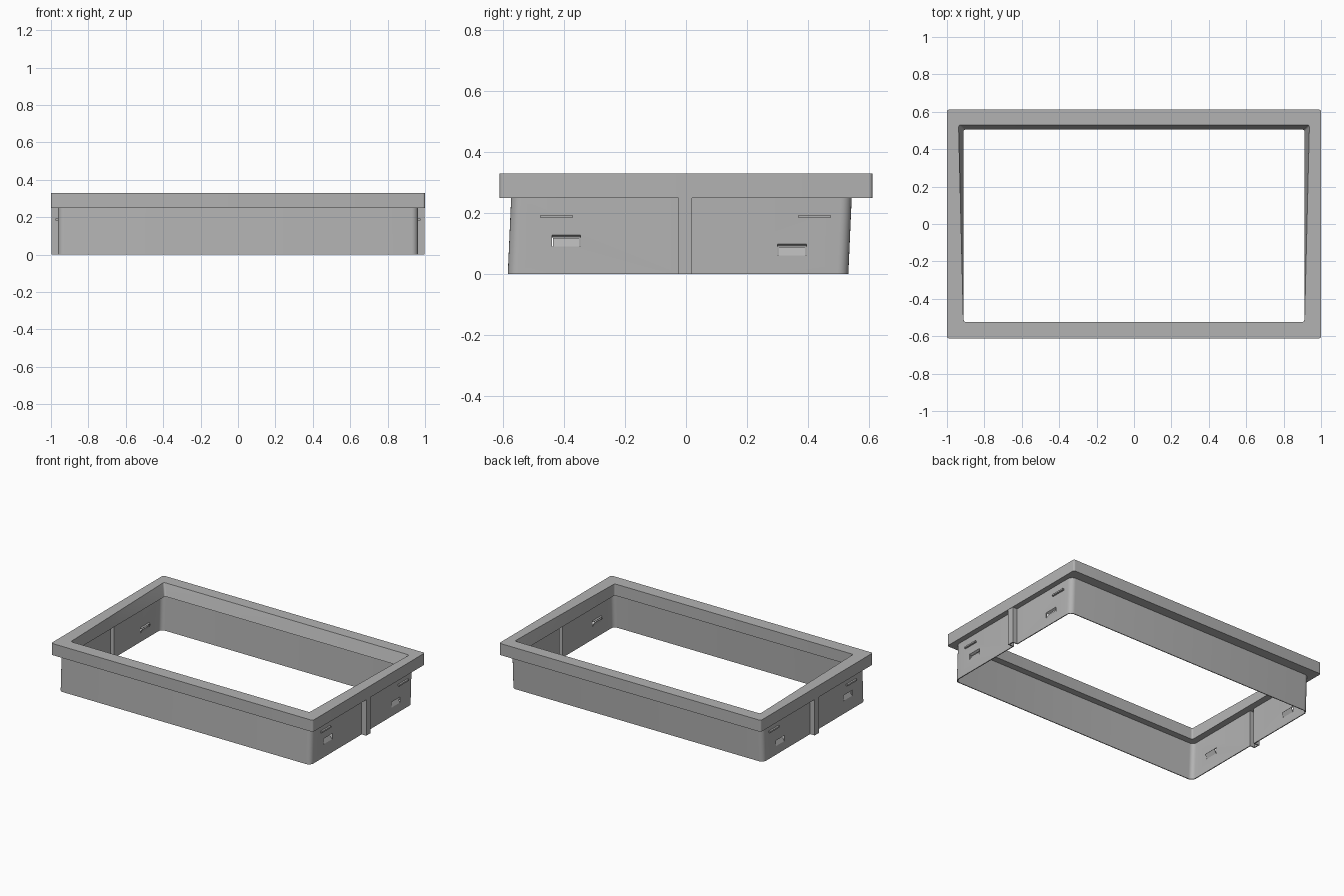
import bpy, bmesh, math
from mathutils import Vector

cube = bpy.data.objects.get("Cube")
if cube:
    bpy.data.objects.remove(cube, do_unlink=True)

BEZEL_Z, TOP_Z = 0.25, 0.33
WALL_X, WALL_T = 0.963, 0.006

grey = bpy.data.materials.new("plain grey")
grey.use_nodes = True
colour = (0.45, 0.45, 0.45, 1)
grey.diffuse_color = colour
grey.node_tree.nodes["Principled BSDF"].inputs["Base Color"].default_value = colour


def rounded(corners, steps=6):
    """Polygon of (x, y, radius) corners, counter-clockwise, as a rounded loop."""
    pts = [Vector(c[:2]) for c in corners]
    loop = []
    for i, p in enumerate(pts):
        r = corners[i][2]
        if r == 0:
            loop.append(p)
            continue
        a = p + (pts[i - 1] - p).normalized() * r
        b = p + (pts[(i + 1) % len(pts)] - p).normalized() * r
        centre = a + b - p
        for k in range(steps + 1):
            t = k / steps * math.pi / 2
            loop.append(centre + (a - centre) * math.cos(t) + (b - centre) * math.sin(t))
    return loop


def bridge(name, rings, closed):
    """Joins equal-sized rings of 3D points with quads."""
    bm = bmesh.new()
    rows = [[bm.verts.new(p) for p in ring] for ring in rings]
    pairs = list(zip(rows, rows[1:]))
    if closed:
        pairs.append((rows[-1], rows[0]))
    n = len(rows[0])
    for low, high in pairs:
        for i in range(n):
            j = (i + 1) % n
            bm.faces.new((low[i], low[j], high[j], high[i]))
    return finish(name, bm)


def finish(name, bm):
    mesh = bpy.data.meshes.new(name)
    bm.normal_update()
    bm.to_mesh(mesh)
    bm.free()
    mesh.materials.append(grey)
    obj = bpy.data.objects.new(name, mesh)
    bpy.context.collection.objects.link(obj)
    return obj


def box(name, lo, hi):
    bm = bmesh.new()
    bmesh.ops.create_cube(bm, size=1)
    for v in bm.verts:
        v.co = [(lo[i] + hi[i]) / 2 + v.co[i] * (hi[i] - lo[i]) for i in range(3)]
    return finish(name, bm)


def prism(name, profile, y0, y1):
    """Extrudes an x-z profile along y."""
    bm = bmesh.new()
    ends = [[bm.verts.new((x, y, z)) for x, z in profile] for y in (y0, y1)]
    n = len(profile)
    for i in range(n):
        j = (i + 1) % n
        bm.faces.new((ends[0][i], ends[0][j], ends[1][j], ends[1][i]))
    bm.faces.new(ends[0][::-1])
    bm.faces.new(ends[1])
    bmesh.ops.recalc_face_normals(bm, faces=bm.faces)
    return finish(name, bm)


def smooth(obj):
    bpy.ops.object.select_all(action='DESELECT')
    obj.select_set(True)
    bpy.context.view_layer.objects.active = obj
    bpy.ops.object.shade_smooth_by_angle(angle=math.radians(30))


def at(loop, z):
    return [(p.x, p.y, z) for p in loop]


# Bezel: flat rim whose opening flares towards the back
def quad(front_x, back_x, front_y, back_y, r):
    return rounded([(-front_x, front_y, r), (front_x, front_y, r),
                    (back_x, back_y, r), (-back_x, back_y, r)])


outer = quad(1, 1, -0.612, 0.612, 0.012)
hole_top = quad(0.912, 0.938, -0.523, 0.53, 0.012)
hole_low = quad(0.912, 0.912, -0.523, 0.505, 0.012)
bezel = bridge("bezel", [at(outer, BEZEL_Z), at(outer, TOP_Z),
                         at(hole_top, TOP_Z), at(hole_low, BEZEL_Z)], True)
smooth(bezel)

# Skirt: thin leaning wall with a hollow channel rib on each short side
right = [(WALL_X, -0.585, 0.035), (WALL_X, -0.025, 0), (0.998, -0.025, 0),
         (0.998, 0.02, 0), (WALL_X, 0.02, 0), (WALL_X, 0.533, 0.035)]
left = [(-x, y, r) for x, y, r in reversed(right)]
base = rounded(right + left)
lean = [p + Vector((0, 0.011 if abs(p.y) > 0.1 else 0)) for p in base]
skirt = bridge("skirt", [at(base, 0), at(lean, BEZEL_Z)], False)
solid = skirt.modifiers.new("thickness", 'SOLIDIFY')
solid.thickness = WALL_T
solid.offset = -1
solid.use_even_offset = True

# Latches: punched window with a bent flap and roof lip, and a small ledge above
latches = [("front", -0.44, -0.346, 0.09, 0.128, -0.477, -0.372),
           ("back", 0.30, 0.395, 0.06, 0.098, 0.369, 0.474)]
for side, s in (("left", 1), ("right", -1)):
    for end, y0, y1, z0, z1, l0, l1 in latches:
        tag = f"{side}_{end}"
        xs = sorted((s * (WALL_X - 0.03), s * (WALL_X + 0.02)))
        cutter = box(f"{tag}_cutter", (xs[0], y0, z0), (xs[1], y1, z1))
        cutter.hide_render = True
        cut = skirt.modifiers.new(f"{tag}_window", 'BOOLEAN')
        cut.operation = 'DIFFERENCE'
        cut.solver = 'EXACT'
        cut.object = cutter
        bpy.context.view_layer.objects.active = skirt
        for m in list(skirt.modifiers):
            bpy.ops.object.modifier_apply(modifier=m.name)
        bpy.data.objects.remove(cutter, do_unlink=True)

        w, d = WALL_X, 0.014
        flap = [(w, z0), (w - d, z1 - 0.01), (w - d - WALL_T, z1 - 0.01), (w - WALL_T, z0)]
        lip = [(w, z1), (w - d, z1 - 0.008), (w - d, z1 - 0.004), (w - WALL_T, z1 + 0.002)]
        prism(f"{tag}_flap", [(s * x, z) for x, z in flap], y0 + 0.003, y1 - 0.003)
        prism(f"{tag}_roof_lip", [(s * x, z) for x, z in lip], y0, y1)
        xs = sorted((s * (WALL_X - 0.003), s * (WALL_X + 0.012)))
        box(f"{tag}_ledge", (xs[0], l0, 0.184), (xs[1], l1, 0.194))

smooth(skirt)
